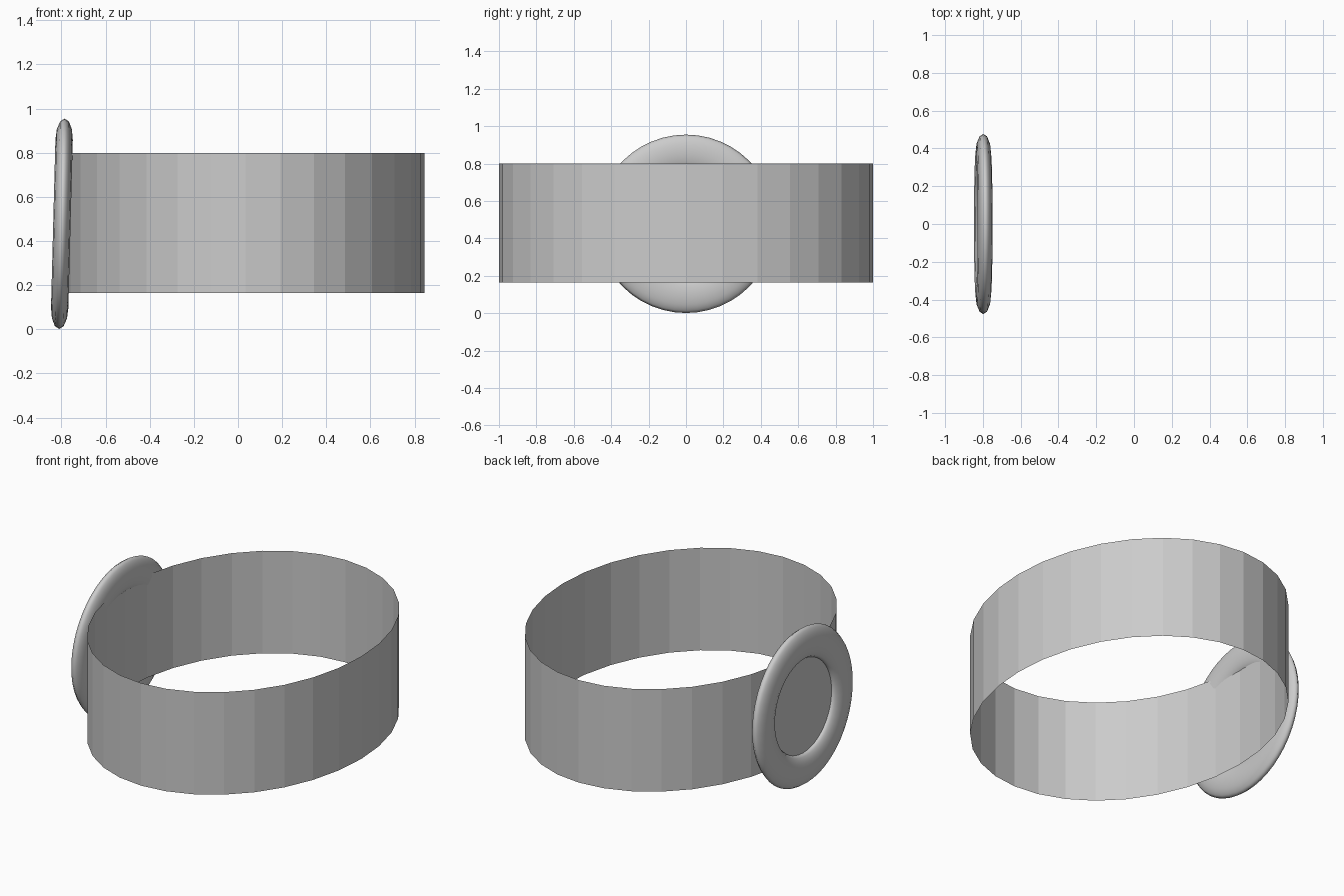
import bpy
from math import radians

if "Cube" in bpy.data.objects:
    bpy.data.objects.remove(bpy.data.objects["Cube"])

# Open oval band: a thin 32-sided wall
bpy.ops.mesh.primitive_cylinder_add(vertices=32, radius=1, depth=0.635,
                                    end_fill_type='NOTHING', location=(0.035, 0, 0.482))
band = bpy.context.object
band.name = "band"
band.scale = (0.81, 1, 1)

# Slightly tilted badge on the left end; its axis points along -x
CENTRE = (-0.798, 0, 0.478)
TILT = (0, radians(-90 + 1.5), 0)

# Flattened round rim
bpy.ops.mesh.primitive_torus_add(major_segments=48, minor_segments=12,
                                 major_radius=0.381, minor_radius=0.096,
                                 location=CENTRE, rotation=TILT)
rim = bpy.context.object
rim.name = "badge_rim"
rim.scale = (1, 1, 0.41)
bpy.ops.object.shade_smooth()

# Flat plate filling the rim
bpy.ops.mesh.primitive_circle_add(vertices=48, radius=0.3, fill_type='NGON',
                                  location=CENTRE, rotation=TILT)
bpy.context.object.name = "badge_plate"
